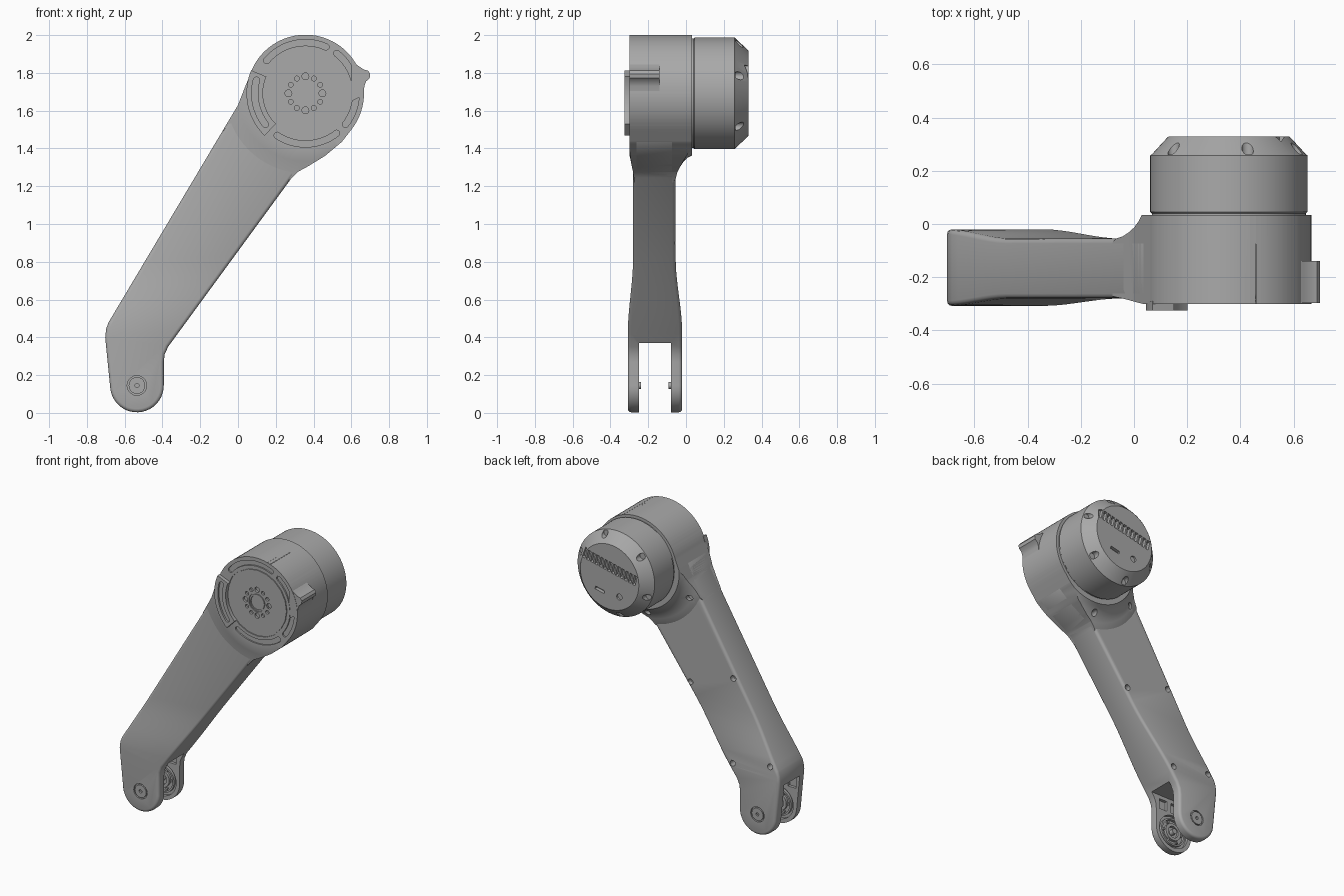
import bpy, bmesh, math
from mathutils import Vector

cube = bpy.data.objects.get("Cube")
if cube:
    bpy.data.objects.remove(cube)

grey = bpy.data.materials.new("satin grey")
grey.use_nodes = True
COLOUR = (0.4, 0.4, 0.4, 1)
grey.diffuse_color = COLOUR
grey.node_tree.nodes["Principled BSDF"].inputs["Base Color"].default_value = COLOUR

DRUM = (0.357, 1.692)
FOOT = (-0.535, 0.145)


# Helpers: everything is drawn in the xz plane and runs along y
def finish(name, bm):
    bmesh.ops.recalc_face_normals(bm, faces=bm.faces)
    mesh = bpy.data.meshes.new(name)
    bm.to_mesh(mesh)
    bm.free()
    mesh.materials.append(grey)
    obj = bpy.data.objects.new(name, mesh)
    bpy.context.collection.objects.link(obj)
    return obj


def prism_bm(points, y0, y1):
    bm = bmesh.new()
    face = bm.faces.new([bm.verts.new((x, y0, z)) for x, z in points])
    new = bmesh.ops.extrude_face_region(bm, geom=[face])["geom"]
    verts = [v for v in new if isinstance(v, bmesh.types.BMVert)]
    bmesh.ops.translate(bm, verts=verts, vec=(0, y1 - y0, 0))
    return bm


def prism(name, points, y0, y1):
    return finish(name, prism_bm(points, y0, y1))


def arc(centre, r, a0, a1, n):
    angles = [math.radians(a0 + (a1 - a0) * i / n) for i in range(n + 1)]
    return [(centre[0] + r * math.cos(a), centre[1] + r * math.sin(a)) for a in angles]


def polar(centre, r, a):
    return arc(centre, r, a, a, 1)[0]


def disc(name, centre, r, y0, y1, n=24):
    return prism(name, arc(centre, r, 0, 360, n)[:-1], y0, y1)


def band(centre, r0, r1, a0, a1, rounded=True):
    outer, inner = arc(centre, r1, a0, a1, 20), arc(centre, r0, a1, a0, 20)
    if not rounded:
        return outer + inner
    mid, half = (r0 + r1) / 2, (r1 - r0) / 2
    end = arc(polar(centre, mid, a1), half, a1, a1 + 180, 6)[1:-1]
    start = arc(polar(centre, mid, a0), half, a0 + 180, a0 + 360, 6)[1:-1]
    return outer + end + inner + start


def lathe(name, centre, profile, closed=False, n=96):
    bm = bmesh.new()
    verts = [bm.verts.new((centre[0] + r, y, centre[1])) for r, y in profile]
    pairs = list(zip(verts, verts[1:])) + ([(verts[-1], verts[0])] if closed else [])
    edges = [bm.edges.new(p) for p in pairs]
    bmesh.ops.spin(bm, geom=verts + edges, cent=(centre[0], 0, centre[1]),
                   axis=(0, 1, 0), angle=math.tau, steps=n, use_duplicate=False)
    bmesh.ops.remove_doubles(bm, verts=bm.verts, dist=0.0003)
    return finish(name, bm)


def apply(obj, modifier):
    bpy.context.view_layer.objects.active = obj
    bpy.ops.object.modifier_apply(modifier=modifier.name)


def cut(obj, *cutters, operation="DIFFERENCE"):
    for cutter in cutters:
        mod = obj.modifiers.new("cut", "BOOLEAN")
        mod.operation, mod.solver, mod.object = operation, "EXACT", cutter
        apply(obj, mod)
        bpy.data.objects.remove(cutter)


def outline(drum_r):
    return (arc(FOOT, 0.142, 187, 360, 20)
            + [(-0.393, 0.27), (-0.388, 0.31), (-0.37, 0.35), (0.285, 1.245), (0.315, 1.275),
               (0.37, 1.305), (0.46, 1.36), (0.55, 1.435)]
            + arc(DRUM, drum_r, -38, 163, 48)
            + [(0.035, 1.72), (0, 1.63), (-0.685, 0.48), (-0.698, 0.445), (-0.703, 0.40)])


# Arm: outline prism that thins above the foot, with rounded rims
bm = prism_bm(outline(0.28), 0, 1)
for i in range(9):
    bmesh.ops.bisect_plane(bm, geom=bm.verts[:] + bm.edges[:] + bm.faces[:],
                           plane_co=(0, 0, 0.42 + 0.05 * i), plane_no=(0, 0, 1))
for v in bm.verts:
    t = min(max((v.co.z - 0.42) / 0.4, 0), 1)
    t = t * t * (3 - 2 * t)
    v.co.y = -0.02 - 0.035 * t if v.co.y > 0.5 else -0.308 + 0.028 * t
bmesh.ops.recalc_face_normals(bm, faces=bm.faces)
rims = [e for e in bm.edges if len(e.link_faces) == 2
        and sum(abs(f.normal.y) > 0.7 for f in e.link_faces) == 1]
bmesh.ops.bevel(bm, geom=rims, offset=0.018, segments=3, profile=0.5,
                affect="EDGES", clamp_overlap=False)
arm = finish("arm", bm)

# Fork slot, screw holes and foot pivots
box = [(-1, -0.2), (0, -0.2), (0, 0.37), (-1, 0.37)]
cut(arm, prism("slot_cutter", box, -0.25, -0.08))
screws = [(-0.63, 0.5), (-0.345, 0.45), (-0.325, 1.02), (0.005, 0.91)]
for s in screws:
    cut(arm, disc("screw_cutter", s, 0.02, -0.09, 0.1, 16))
for outer, inner, d in ((-0.308, -0.25, 1), (-0.02, -0.08, -1)):
    cut(arm,
        prism("ring_cutter", band(FOOT, 0.044, 0.052, 0, 359.9, False), outer - d * 0.02, outer + d * 0.012),
        disc("pin_cutter", FOOT, 0.011, outer - d * 0.02, outer + d * 0.012, 16),
        disc("pocket_cutter", FOOT, 0.115, inner - d * 0.02, inner + d * 0.02, 40))
    # Weight-saving pockets above the pivot
    for x in (-0.64, -0.545, -0.45):
        pocket = [(x - 0.03, 0.275), (x + 0.03, 0.275), (x + 0.03, 0.345), (x - 0.03, 0.345)]
        cut(arm, prism("rib_cutter", pocket, inner - d * 0.02, inner + d * 0.02))
    side = "front" if d > 0 else "back"
    for r0, r1, name in ((0.085, 0.097, "outer_ring"), (0.04, 0.06, "bearing_ring")):
        y0, y1 = inner - d * 0.022, inner - d * 0.002
        lathe(side + "_" + name, FOOT, [(r0, y0), (r1, y0), (r1, y1), (r0, y1)], True, 48)
    disc(side + "_pivot_pin", FOOT, 0.018, inner - d * 0.025, inner + d * 0.012)
    for a in range(0, 360, 60):
        p = polar(FOOT, 0.072, a)
        disc(side + "_bearing_bolt", p, 0.008, inner - d * 0.022, inner - d * 0.006, 10)

# Drum housing: flared collar trimmed to the arm outline
housing = lathe("drum_housing", DRUM, [
    (0, -0.3), (0.325, -0.3), (0.36, -0.292), (0.41, -0.282), (0.48, -0.272), (0.48, -0.07),
    (0.46, -0.055), (0.42, -0.046), (0.39, -0.032), (0.36, -0.012), (0.34, 0.01),
    (0.328, 0.033), (0, 0.033)])
cut(housing, prism("trim", outline(0.31), -0.4, 0.2), operation="INTERSECT")
for s in ((0.0, 1.5), (0.31, 1.325)):
    cut(housing, disc("screw_cutter", s, 0.02, -0.062, 0.1, 16))
    cut(arm, disc("screw_cutter", s, 0.02, -0.075, 0.1, 16))

# Front face grooves, hub and bolt circle
for a0, a1 in ((66, 140), (-38, 52), (236, 308)):
    cut(housing, prism("groove_cutter", band(DRUM, 0.252, 0.285, a0, a1), -0.32, -0.29))
for r0, r1 in ((0.226, 0.232), (0.056, 0.064)):
    cut(housing, prism("ring_cutter", band(DRUM, r0, r1, 0, 359.9, False), -0.32, -0.293))
cut(housing, disc("hub_cutter", DRUM, 0.05, -0.32, -0.293, 40))
for i in range(12):
    p = polar(DRUM, 0.09, i * 30)
    cut(housing, disc("bolt_cutter", p, 0.018 if i % 3 == 0 else 0.013, -0.32, -0.285, 16))

# Raised crescent stop and side fin
crescent = prism("crescent_stop", band(DRUM, 0.225, 0.312, 157, 226, False), -0.325, -0.29)
cut(crescent, prism("groove_cutter", band(DRUM, 0.252, 0.285, 165, 218), -0.35, -0.312))
prism("side_fin", [(0.6, 1.862), (0.64, 1.835), (0.665, 1.818), (0.688, 1.812), (0.7, 1.795),
                   (0.697, 1.772), (0.678, 1.755), (0.669, 1.73), (0.664, 1.68), (0.6, 1.65)], -0.298, -0.14)

# Motor can with chamfered back cap
motor = lathe("motor_can", DRUM, [(0, -0.02), (0.29, -0.02), (0.29, 0.04), (0.296, 0.046),
                                  (0.296, 0.258), (0.288, 0.264), (0.232, 0.325), (0.225, 0.33), (0, 0.33)])
for a in (20, 75, 140, 200, 260, 320):
    p = polar(DRUM, 0.272, a)
    cut(motor, disc("notch_cutter", p, 0.022, 0.262, 0.4, 16))


# Cooling slots in a tilted row, connector and button on the back cap
def cap_slot(x, z, w, h, tilt):
    u = Vector((math.cos(tilt), math.sin(tilt)))
    v = Vector((-u.y, u.x))
    c = Vector((DRUM[0] + x, DRUM[1] + z))
    return prism("slot_cutter", [c + u * w * i + v * h * j for i, j in
                                 ((-1, -1), (1, -1), (1, 1), (-1, 1))], 0.305, 0.4)


TILT = math.radians(13)
for i in range(-6, 7):
    s = i * 0.033
    cut(motor, cap_slot(s * math.cos(TILT), 0.07 + s * math.sin(TILT), 0.011, 0.034, TILT))
cut(motor, cap_slot(0.075, -0.11, 0.036, 0.01, TILT),
    disc("button_cutter", (DRUM[0] - 0.075, DRUM[1] - 0.12), 0.021, 0.318, 0.4))

# Smooth shading with sharp edges kept
bpy.ops.object.select_all(action="DESELECT")
for obj in bpy.context.scene.objects:
    if obj.type == "MESH":
        obj.select_set(True)
        bpy.context.view_layer.objects.active = obj
bpy.ops.object.shade_smooth_by_angle(angle=math.radians(32))
